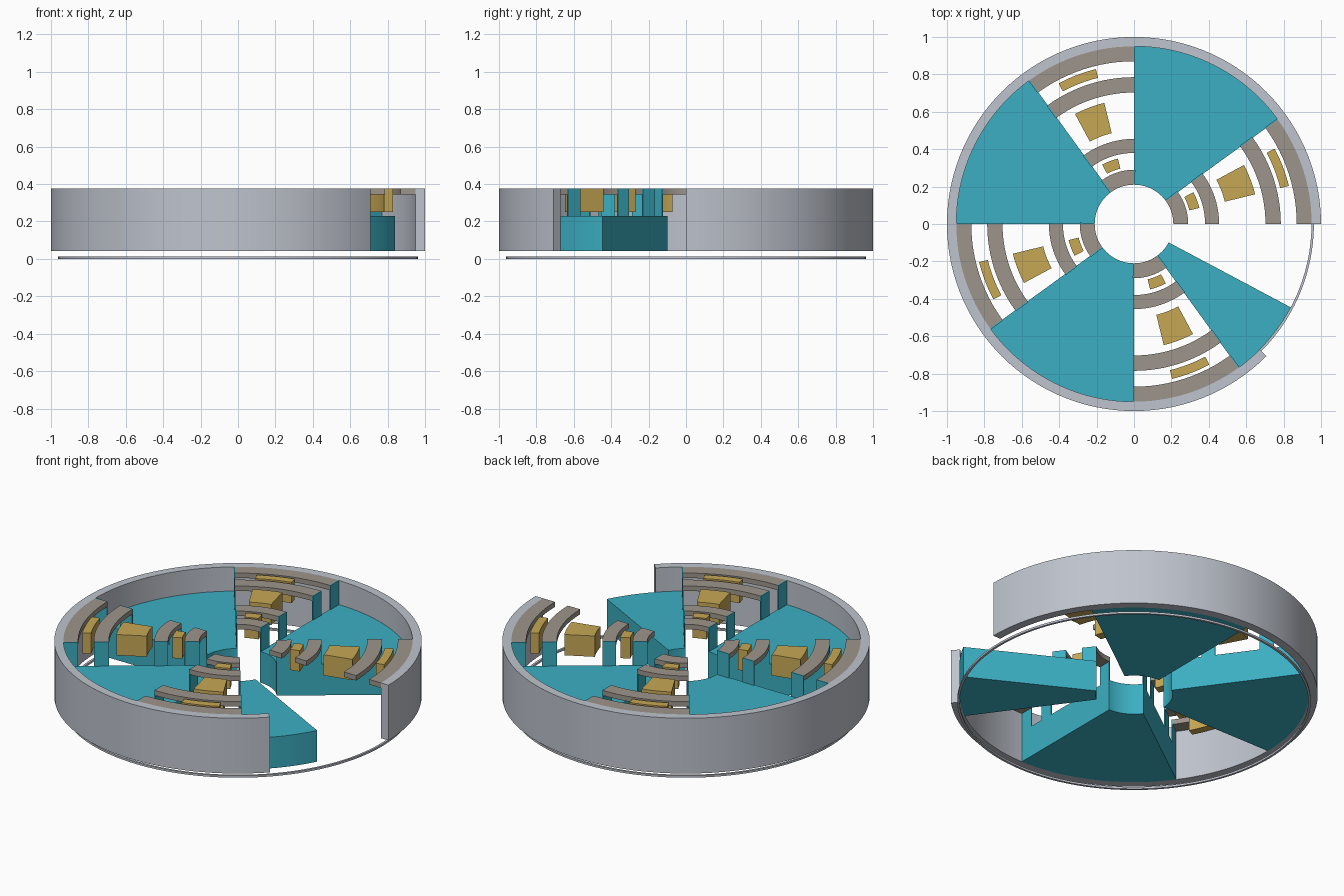
import bpy, bmesh, math
from math import radians, cos, sin

cube = bpy.data.objects.get("Cube")
if cube:
    bpy.data.objects.remove(cube, do_unlink=True)


def material(name, rgb):
    m = bpy.data.materials.new(name)
    m.use_nodes = True
    m.diffuse_color = (*rgb, 1)
    m.node_tree.nodes["Principled BSDF"].inputs["Base Color"].default_value = (*rgb, 1)
    return m


TEAL = material("teal", (0.044, 0.43, 0.54))
GREY = material("light grey", (0.52, 0.55, 0.61))
TAUPE = material("taupe", (0.34, 0.30, 0.26))
GOLD = material("gold", (0.57, 0.39, 0.09))


def arc_block(bm, r0, r1, a0, a1, z0, z1, step=3):
    """Add a solid arc of rectangular section; a full turn is closed without caps."""
    closed = abs(a1 - a0) >= 360
    n = max(1, round((a1 - a0) / step))
    rings = []
    for i in range(n if closed else n + 1):
        a = radians(a0 + (a1 - a0) * i / n)
        rings.append([bm.verts.new((r * cos(a), r * sin(a), z))
                      for r, z in ((r0, z0), (r1, z0), (r1, z1), (r0, z1))])
    for i in range(n):
        p, q = rings[i], rings[(i + 1) % len(rings)]
        for k in range(4):
            j = (k + 1) % 4
            bm.faces.new((p[k], p[j], q[j], q[k]))
    if not closed:
        bm.faces.new(rings[0])
        bm.faces.new(rings[-1][::-1])


def build(name, mat, blocks):
    bm = bmesh.new()
    for b in blocks:
        arc_block(bm, *b)
    bmesh.ops.recalc_face_normals(bm, faces=bm.faces)
    me = bpy.data.meshes.new(name)
    bm.to_mesh(me)
    bm.free()
    me.materials.append(mat)
    ob = bpy.data.objects.new(name, me)
    bpy.context.collection.objects.link(ob)
    bpy.ops.object.select_all(action='DESELECT')
    ob.select_set(True)
    bpy.context.view_layer.objects.active = ob
    bpy.ops.object.shade_smooth_by_angle(angle=radians(30))
    return ob


BASE, FLOOR, RAIL, TOP = 0.043, 0.23, 0.345, 0.375
RAILS = ((0.21, 0.29), (0.38, 0.455), (0.703, 0.785), (0.87, 0.95))
PADS = ((0.305, 0.36), (0.50, 0.667), (0.805, 0.853))
POST = 0.006   # post thickness

# Outer wall with an open eighth, and the thin hoop below it
build("outer_wall", GREY, [(0.95, 1.0, 0, 315, BASE, TOP)])
build("bottom_hoop", GREY, [(0.949, 0.962, 0, 360, 0, 0.012)])

for i in range(4):
    turn = 90 * i
    # Open sector: curved rails and blocks between them
    build(f"rails_{i + 1}", TAUPE,
          [(r0, r1, turn, turn + 36, RAIL, TOP) for r0, r1 in RAILS])
    build(f"blocks_{i + 1}", GOLD,
          [(r0, r1, turn + 13.8, turn + 28.2, 0.25, TOP) for r0, r1 in PADS])

    # Solid wedge, the last one cut short
    end = turn + (62 if i == 3 else 90)
    build(f"wedge_{i + 1}", TEAL, [(0.21, 0.95, turn + 36, end, BASE, FLOOR)])

    # Thin posts on the wedge edges carrying the rail ends
    posts = []
    for r0, r1 in RAILS:
        d = math.degrees(POST / ((r0 + r1) / 2))
        posts.append((r0, r1, turn + 36, turn + 36 + d, FLOOR, TOP))
        if i < 3:
            posts.append((r0, r1, end - d, end, FLOOR, TOP))
    build(f"posts_{i + 1}", TEAL, posts)
